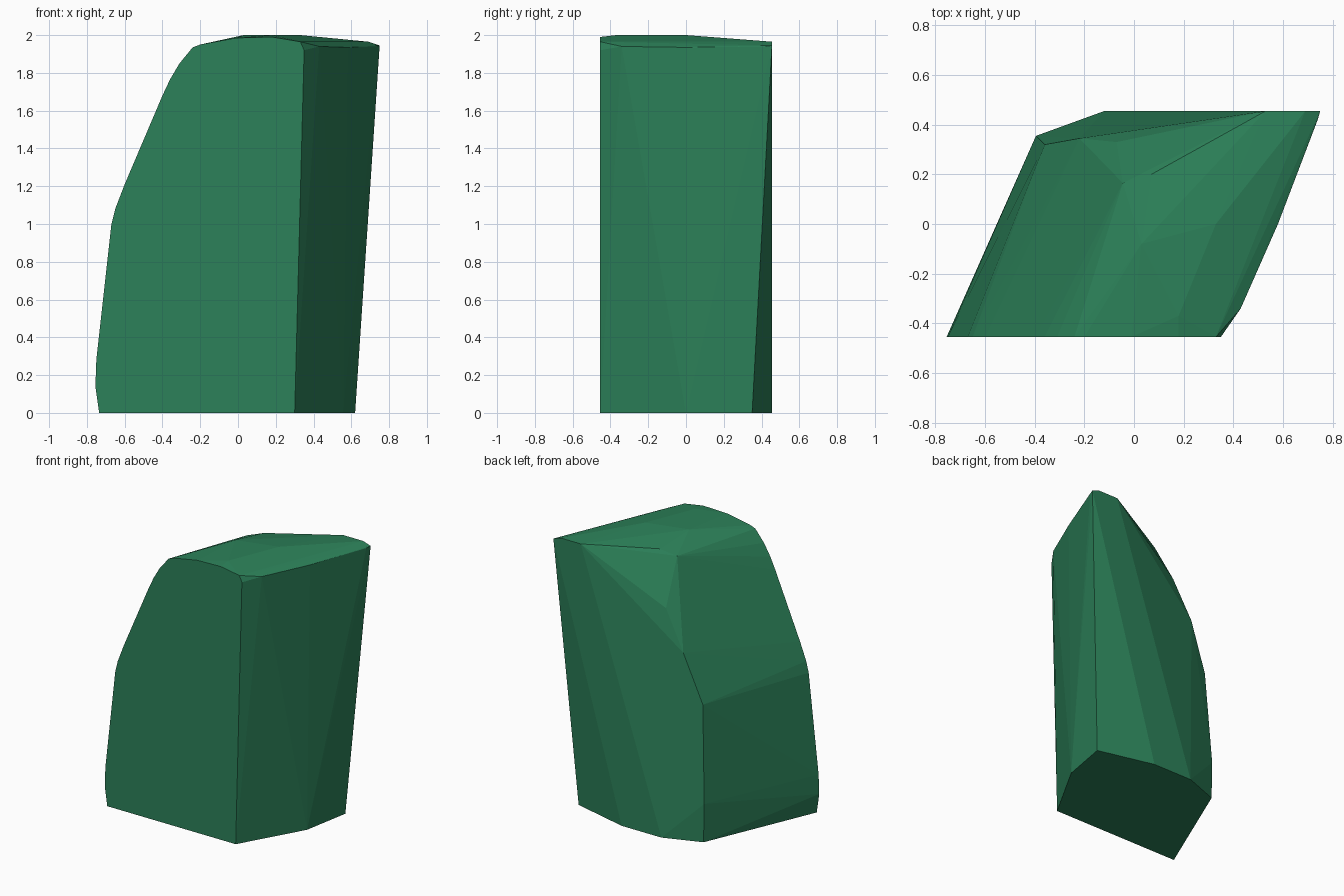
import bpy, bmesh

if "Cube" in bpy.data.objects:
    bpy.data.objects.remove(bpy.data.objects["Cube"])

FRONT = -0.455

# front face outline (x, z)
front = [(-0.735, 0), (-0.755, 0.14), (-0.75, 0.28), (-0.67, 1.0), (-0.65, 1.08),
         (-0.60, 1.21), (-0.40, 1.68), (-0.36, 1.765), (-0.31, 1.85), (-0.24, 1.935),
         (-0.20, 1.95), (-0.01, 1.985), (0.18, 1.99), (0.33, 1.965), (0.35, 1.92), (0.30, 0)]
# remaining floor outline (x, y)
floor = [(0.557, 0.0), (0.62, 0.35), (0.2, 0.455), (-0.12, 0.455), (-0.39, 0.355)]
# back shoulder, roof crown and right rim (x, y, z)
upper = [(-0.395, 0.355, 0.28), (-0.36, 0.32, 0.98), (-0.22, 0.345, 1.33), (-0.07, 0.33, 1.61),
         (-0.045, 0.165, 1.92), (0.07, 0.20, 1.955), (0.53, 0.455, 1.965), (0.69, 0.455, 1.965),
         (0.75, 0.455, 1.945), (0.74, 0.42, 1.94), (0.58, 0.0, 1.935), (0.43, -0.34, 1.94),
         (0.03, -0.08, 2.0), (0.33, 0.0, 2.0), (0.18, -0.37, 2.0)]

points = ([(x, FRONT, z) for x, z in front] + [(x, y, 0) for x, y in floor] + upper)

# faceted block wrapped around the outlines
bm = bmesh.new()
for p in points:
    bm.verts.new(p)
hull = bmesh.ops.convex_hull(bm, input=bm.verts[:])
loose = {g for g in hull["geom_interior"] + hull["geom_unused"] if isinstance(g, bmesh.types.BMVert)}
bmesh.ops.delete(bm, geom=list(loose), context='VERTS')
bmesh.ops.dissolve_limit(bm, angle_limit=0.01, verts=bm.verts[:], edges=bm.edges[:])
bmesh.ops.recalc_face_normals(bm, faces=bm.faces[:])
mesh = bpy.data.meshes.new("faceted_block")
bm.to_mesh(mesh)
bm.free()

block = bpy.data.objects.new("faceted_block", mesh)
bpy.context.collection.objects.link(block)

green = bpy.data.materials.new("green")
green.diffuse_color = (0.025, 0.22, 0.10, 1)
green.use_nodes = True
green.node_tree.nodes["Principled BSDF"].inputs["Base Color"].default_value = green.diffuse_color
mesh.materials.append(green)
